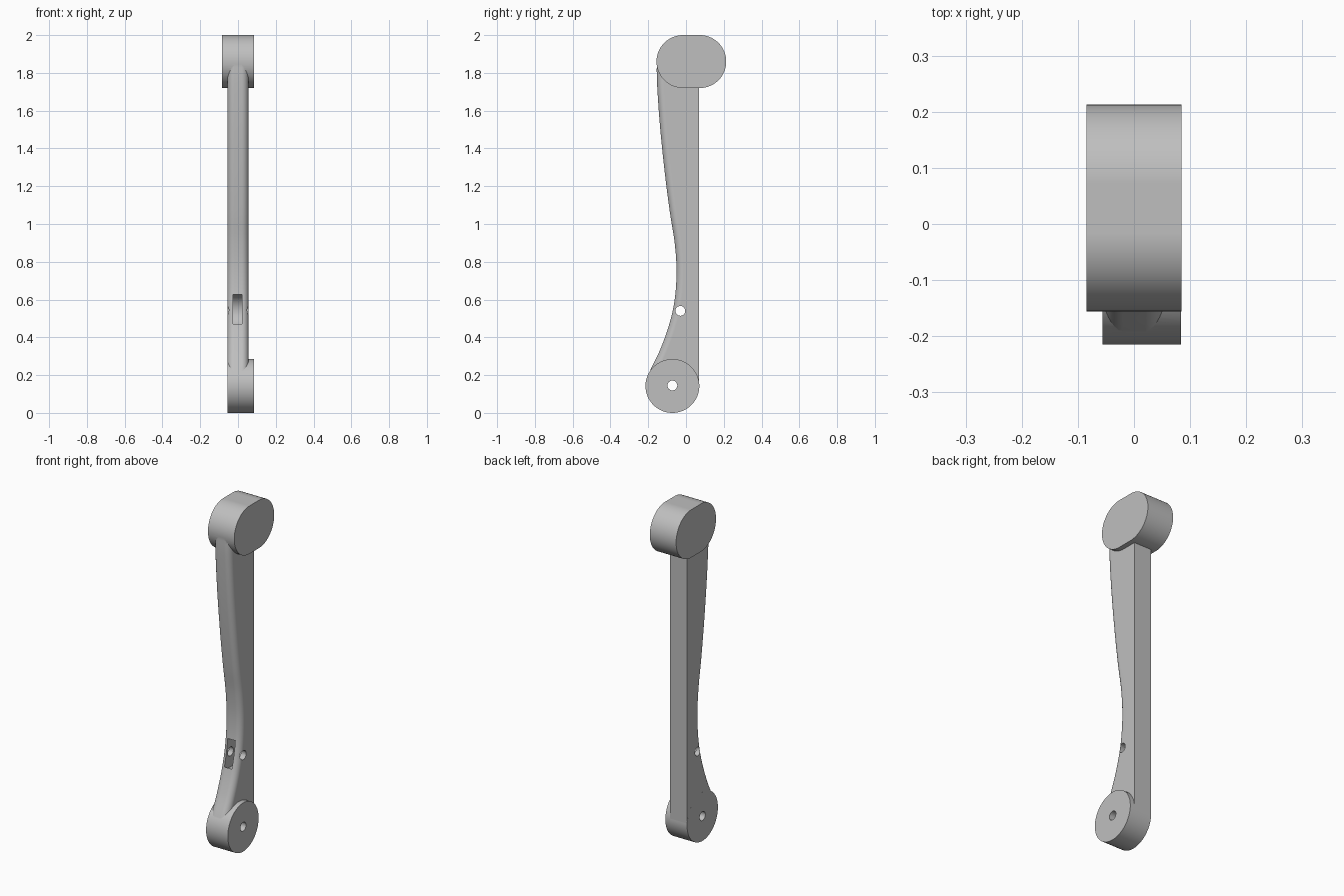
import bpy, bmesh, math
from mathutils import Vector

cube = bpy.data.objects.get("Cube")
if cube:
    bpy.data.objects.remove(cube, do_unlink=True)

grey = bpy.data.materials.new("satin grey")
grey.use_nodes = True
grey.diffuse_color = (0.52, 0.52, 0.52, 1)
grey.node_tree.nodes["Principled BSDF"].inputs["Base Color"].default_value = (0.52, 0.52, 0.52, 1)


def loft(name, rings):
    """Closed solid skinned through rings of points, capped at both ends."""
    bm = bmesh.new()
    rows = [[bm.verts.new(p) for p in ring] for ring in rings]
    n = len(rows[0])
    for a, b in zip(rows, rows[1:]):
        for i in range(n):
            j = (i + 1) % n
            bm.faces.new((a[i], a[j], b[j], b[i]))
    bm.faces.new(rows[0])
    bm.faces.new(rows[-1])
    bmesh.ops.recalc_face_normals(bm, faces=bm.faces)
    mesh = bpy.data.meshes.new(name)
    bm.to_mesh(mesh)
    bm.free()
    mesh.materials.append(grey)
    obj = bpy.data.objects.new(name, mesh)
    bpy.context.collection.objects.link(obj)
    return obj


def prism(name, y0, y1, z, radius, x0, x1, steps=48):
    """Round (y0 == y1) or stadium-shaped solid lying along x."""
    outline = []
    for y, start in ((y1, -math.pi / 2), (y0, math.pi / 2)):
        for i in range(steps + (y0 != y1)):
            a = start + math.pi * i / steps
            outline.append((y + radius * math.cos(a), z + radius * math.sin(a)))
    return loft(name, [[(x, y, h) for y, h in outline] for x in (x0, x1)])


def combine(target, other, operation):
    mod = target.modifiers.new(operation.lower(), 'BOOLEAN')
    mod.operation, mod.solver, mod.object = operation, 'EXACT', other
    bpy.context.view_layer.objects.active = target
    bpy.ops.object.modifier_apply(modifier=mod.name)
    bpy.data.objects.remove(other, do_unlink=True)


def smooth_path(points, steps=7):
    """Catmull-Rom curve through the points."""
    pts = [Vector(p) for p in points]
    pts = [2 * pts[0] - pts[1]] + pts + [2 * pts[-1] - pts[-2]]
    out = []
    for a, b, c, d in zip(pts, pts[1:], pts[2:], pts[3:]):
        for i in range(steps):
            t = i / steps
            out.append(0.5 * (2 * b + (c - a) * t + (2 * a - 5 * b + 4 * c - d) * t ** 2
                              + (3 * b - a - 3 * c + d) * t ** 3))
    return out + [pts[-2]]


# Arm: flat back and sides, curved front with rounded edges
HALF, BACK, FILLET, SEGS = 0.056, 0.07, 0.036, 8
front = smooth_path([(-0.211, 0.145), (-0.205, 0.185), (-0.185, 0.235), (-0.137, 0.335),
                     (-0.09, 0.465), (-0.06, 0.6), (-0.05, 0.75), (-0.06, 0.9),
                     (-0.085, 1.06), (-0.111, 1.26), (-0.137, 1.51), (-0.153, 1.74),
                     (-0.155, 1.86)])
rings = []
for i, p in enumerate(front):
    tangent = (front[min(i + 1, len(front) - 1)] - front[max(i - 1, 0)]).normalized()
    inward = Vector((tangent.y, -tangent.x))
    corner = []
    for k in range(SEGS + 1):
        a = math.pi / 2 * k / SEGS
        q = p + inward * FILLET * (1 - math.cos(a))
        corner.append((HALF - FILLET + FILLET * math.sin(a), q.x, q.y))
    mirrored = [(-x, y, z) for x, y, z in reversed(corner)]
    rings.append([(-HALF, BACK, p.y)] + mirrored + corner + [(HALF, BACK, p.y)])
arm = loft("lever_arm", rings)

# Pivot disc at the foot and rounded head at the top
combine(arm, prism("pivot_disc", -0.072, -0.072, 0.1425, 0.1425, -0.0563, 0.084), 'UNION')
combine(arm, prism("head", -0.016, 0.073, 1.86, 0.14, -0.085, 0.085), 'UNION')

# Wheel slot in the front, its pin hole, and the pivot hole
combine(arm, prism("slot_cutter", -0.03, -0.03, 0.54, 0.09, -0.027, 0.022), 'DIFFERENCE')
combine(arm, prism("pin_hole_cutter", -0.03, -0.03, 0.54, 0.026, -0.2, 0.2, 16), 'DIFFERENCE')
combine(arm, prism("pivot_hole_cutter", -0.072, -0.072, 0.145, 0.026, -0.2, 0.2, 16), 'DIFFERENCE')

# Smooth curves, crisp edges, flat sides
bpy.ops.object.select_all(action='DESELECT')
arm.select_set(True)
bpy.context.view_layer.objects.active = arm
bpy.ops.object.shade_smooth_by_angle(angle=math.radians(30))
flat = arm.modifiers.new("flat_sides", 'WEIGHTED_NORMAL')
flat.keep_sharp = True
